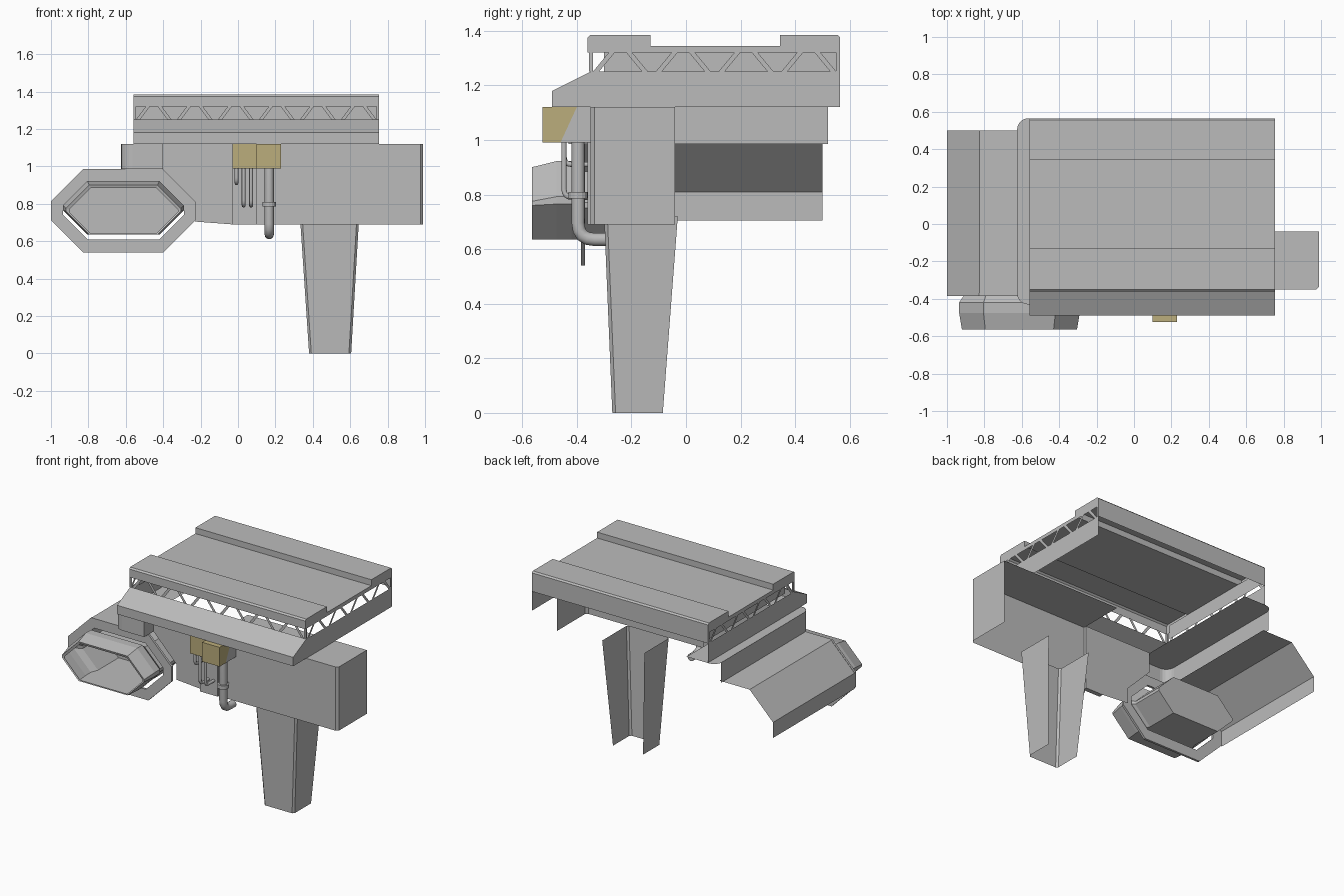
import bpy, bmesh, math
from mathutils import Vector

if "Cube" in bpy.data.objects:
    bpy.data.objects.remove(bpy.data.objects["Cube"], do_unlink=True)


def material(name, rgb):
    m = bpy.data.materials.new(name)
    m.use_nodes = True
    m.diffuse_color = (*rgb, 1)
    m.node_tree.nodes["Principled BSDF"].inputs["Base Color"].default_value = (*rgb, 1)
    return m


GREY = material("light grey", (0.5, 0.5, 0.5))
GOLD = material("dull gold", (0.5, 0.42, 0.2))


def build(name, faces, mat=GREY):
    """Object from a list of polygons, each a list of points."""
    bm = bmesh.new()
    for f in faces:
        bm.faces.new([bm.verts.new(p) for p in f])
    bmesh.ops.remove_doubles(bm, verts=bm.verts, dist=0.0005)
    me = bpy.data.meshes.new(name)
    bm.to_mesh(me)
    bm.free()
    me.materials.append(mat)
    ob = bpy.data.objects.new(name, me)
    bpy.context.scene.collection.objects.link(ob)
    return ob


def sweep(line, put, a, b):
    """Quads of an open line of 2D points, extruded from a to b."""
    return [[put(p, a), put(p, b), put(q, b), put(q, a)] for p, q in zip(line, line[1:])]


def yz(p, x):
    return (x, p[0], p[1])


def xz(p, y):
    return (p[0], y, p[1])


def xy(p, z):
    return (p[0], p[1], z)


def prism(name, outline, put, a, b, mat=GREY):
    faces = sweep(outline + outline[:1], put, a, b)
    faces += [[put(p, a) for p in outline], [put(p, b) for p in reversed(outline)]]
    return build(name, faces, mat)


def rect(u0, u1, v0, v1):
    return [(u0, v0), (u1, v0), (u1, v1), (u0, v1)]


def pipe(name, pts, r, bend=0.05):
    """Round pipe along a path, its corners rounded by a bend radius."""
    cu = bpy.data.curves.new(name, "CURVE")
    cu.dimensions = "3D"
    cu.bevel_depth = r
    cu.bevel_resolution = 3
    cu.use_fill_caps = True
    pts = [Vector(p) for p in pts]
    path = [pts[0]]
    for a, b, c in zip(pts, pts[1:], pts[2:]):
        s, e = b + (a - b).normalized() * bend, b + (c - b).normalized() * bend
        path += [s.lerp(b, t).lerp(b.lerp(e, t), t) for t in (0, .25, .5, .75, 1)]
    path.append(pts[-1])
    sp = cu.splines.new("POLY")
    sp.points.add(len(path) - 1)
    for sp_pt, p in zip(sp.points, path):
        sp_pt.co = (*p, 1)
    cu.materials.append(GREY)
    ob = bpy.data.objects.new(name, cu)
    bpy.context.scene.collection.objects.link(ob)
    for s in cu.splines:
        s.use_smooth = True


# Deck: stepped roof sheet with two raised strips and end plates
X0, X1 = -0.56, 0.755
roof = [(0.565, 1.25), (0.565, 1.375), (0.555, 1.385), (0.345, 1.385), (0.345, 1.345),
        (-0.13, 1.345), (-0.13, 1.385), (-0.35, 1.385), (-0.36, 1.375), (-0.36, 1.32)]
faces = sweep(roof, yz, X0, X1)
for x in (X0, X1):
    faces.append([yz(p, x) for p in [(0.565, 1.32)] + roof[1:]])
build("deck_roof", faces)

# Skirt around the deck, with a sloped front and a closed front underside
skirt = [(-0.35, 1.25), (-0.49, 1.18), (-0.49, 1.12), (-0.35, 1.12)]
faces = sweep(skirt, yz, X0, X1)
for x in (X0, X1):
    faces.append([yz(p, x) for p in skirt[:3] + [(0.565, 1.12), (0.565, 1.25)]])
build("deck_skirt", faces)


def truss(name, put, level, start, end, count):
    """Zigzag lattice of flat bars between skirt and roof."""
    pitch, w = (end - start) / count, 0.022
    lo, hi = 1.25, 1.32
    faces = []
    for i in range(count):
        s = start + i * pitch
        m = s + pitch / 2
        for a, b in ((s + 0.025, m - 0.032), (s + pitch - 0.025, m + 0.032)):
            bar = [(a - w / 2, lo), (a + w / 2, lo), (b + w / 2, hi), (b - w / 2, hi)]
            faces.append([put(p, level) for p in bar])
    for a in (start, end - 0.015):
        faces.append([put(p, level) for p in rect(a, a + 0.015, lo, hi)])
    build(name, faces)


truss("front_truss", xz, -0.352, X0, X1, 6)
truss("left_truss", yz, X1, -0.355, 0.565, 4)
truss("right_truss", yz, X0, -0.355, 0.565, 4)
build("right_truss_backing", [[yz(p, X0 + 0.03) for p in rect(-0.30, 0.56, 1.25, 1.345)]])

# Right shoulder: ledge with rounded corners and the wall below it
def arc(cx, cy, r, a0, a1, n=5):
    return [(cx + r * math.cos(math.radians(a0 + (a1 - a0) * i / n)),
             cy + r * math.sin(math.radians(a0 + (a1 - a0) * i / n))) for i in range(n + 1)]


front_corner = arc(-0.565, -0.37, 0.06, 180, 270)
ledge = [(-0.40, 0.565)] + arc(-0.565, 0.505, 0.06, 90, 180) + front_corner + [(-0.40, -0.43)]
build("shoulder_ledge", [[xy(p, 1.118) for p in ledge]])
wall = [(-0.625, 0.52)] + front_corner + [(-0.40, -0.43), (-0.40, -0.33)]
build("shoulder_wall", sweep(wall, xy, 0.985, 1.12))

# Front wall and the open box on the left
build("front_wall", [[xz(p, -0.33) for p in
      [(-0.40, 1.12), (-0.03, 1.12), (-0.03, 0.69), (-0.23, 0.705), (-0.23, 0.81), (-0.40, 0.985)]]])
prism("pipe_plate", rect(-0.03, 0.10, 0.69, 1.12), xz, -0.36, -0.33)
box = [(0.10, -0.33), (0.10, -0.35), (0.975, -0.35), (0.99, -0.335), (0.99, -0.04)]
build("left_box", sweep(box, xy, 0.69, 1.12) +
      [[xy(p, 1.12) for p in box[1:] + [(0.10, -0.04)]]])

# Duct cover behind the flange: three bent panels
duct = [(-0.60, 0.985), (-0.825, 0.985), (-1.0, 0.81), (-1.0, 0.705)]
build("duct_cover", sweep(duct, xz, -0.37, 0.50))


def octagon(x0, x1, z0, z1, cx, cz):
    return [(x0 + cx, z0), (x1 - cx, z0), (x1, z0 + cz), (x1, z1 - cz),
            (x1 - cx, z1), (x0 + cx, z1), (x0, z1 - cz), (x0, z0 + cz)]


def bridge(a, ya, b, yb):
    a, b = a + a[:1], b + b[:1]
    return [[xz(a[i], ya), xz(a[i + 1], ya), xz(b[i + 1], yb), xz(b[i], yb)] for i in range(8)]


# Flange ring and the nozzle passing through it
outer = octagon(-1.0, -0.228, 0.54, 0.985, 0.172, 0.172)
hole = octagon(-0.935, -0.29, 0.61, 0.92, 0.13, 0.13)
build("duct_flange", bridge(outer, -0.385, hole, -0.385) + bridge(outer, -0.37, hole, -0.37)
      + bridge(outer, -0.385, outer, -0.37) + bridge(hole, -0.385, hole, -0.37))
mouth = octagon(-0.92, -0.305, 0.635, 0.90, 0.125, 0.125)
lip = octagon(-0.902, -0.322, 0.64, 0.885, 0.115, 0.115)
waist = octagon(-0.935, -0.29, 0.635, 0.922, 0.13, 0.13)
back = octagon(-0.902, -0.322, 0.635, 0.885, 0.115, 0.115)
build("nozzle", bridge(mouth, -0.565, waist, -0.475) + bridge(waist, -0.475, waist, -0.42)
      + bridge(waist, -0.42, back, -0.37) + bridge(mouth, -0.565, lip, -0.56)
      + bridge(back, -0.37, back, -0.15) + [[xz(p, -0.15) for p in back]])

# Leg: tapered channel, open at the back
def leg_ring(x0, x1, y0, y1, z):
    c = 0.012
    return [(x0, y1, z), (x0, y0 + c, z), (x0 + c, y0, z),
            (x1 - c, y0, z), (x1, y0 + c, z), (x1, y1, z)]


top = leg_ring(0.332, 0.647, -0.30, -0.03, 0.72)
foot = leg_ring(0.38, 0.605, -0.27, -0.085, 0)
build("leg", [[top[i], top[i + 1], foot[i + 1], foot[i]] for i in range(5)])

# Gold valve blocks on a grey mount
prism("valve_block_front", [(-0.525, 0.99), (-0.46, 0.99), (-0.40, 1.12), (-0.525, 1.12)],
      yz, 0.10, 0.23, GOLD)
prism("valve_mount", [(-0.46, 0.99), (-0.35, 0.99), (-0.35, 1.12), (-0.40, 1.12)], yz, 0.10, 0.23)
prism("valve_block_side", rect(-0.47, -0.36, 0.99, 1.12), yz, -0.03, 0.10, GOLD)

# Pipes and clamp
pipe("main_pipe", [(0.167, -0.395, 1.0), (0.167, -0.395, 0.635), (0.167, -0.29, 0.635)], 0.025, 0.06)
for i, (x, z) in enumerate(((-0.008, 0.91), (0.03, 0.79), (0.07, 0.79))):
    pipe(f"thin_pipe_{i + 1}", [(x, -0.447, 1.0), (x, -0.447, z), (x, -0.36, z)], 0.01, 0.03)
clamp = arc(0.167, -0.395, 0.036, 0, 337.5, 15)
prism("pipe_clamp", clamp, xy, 0.785, 0.81)
